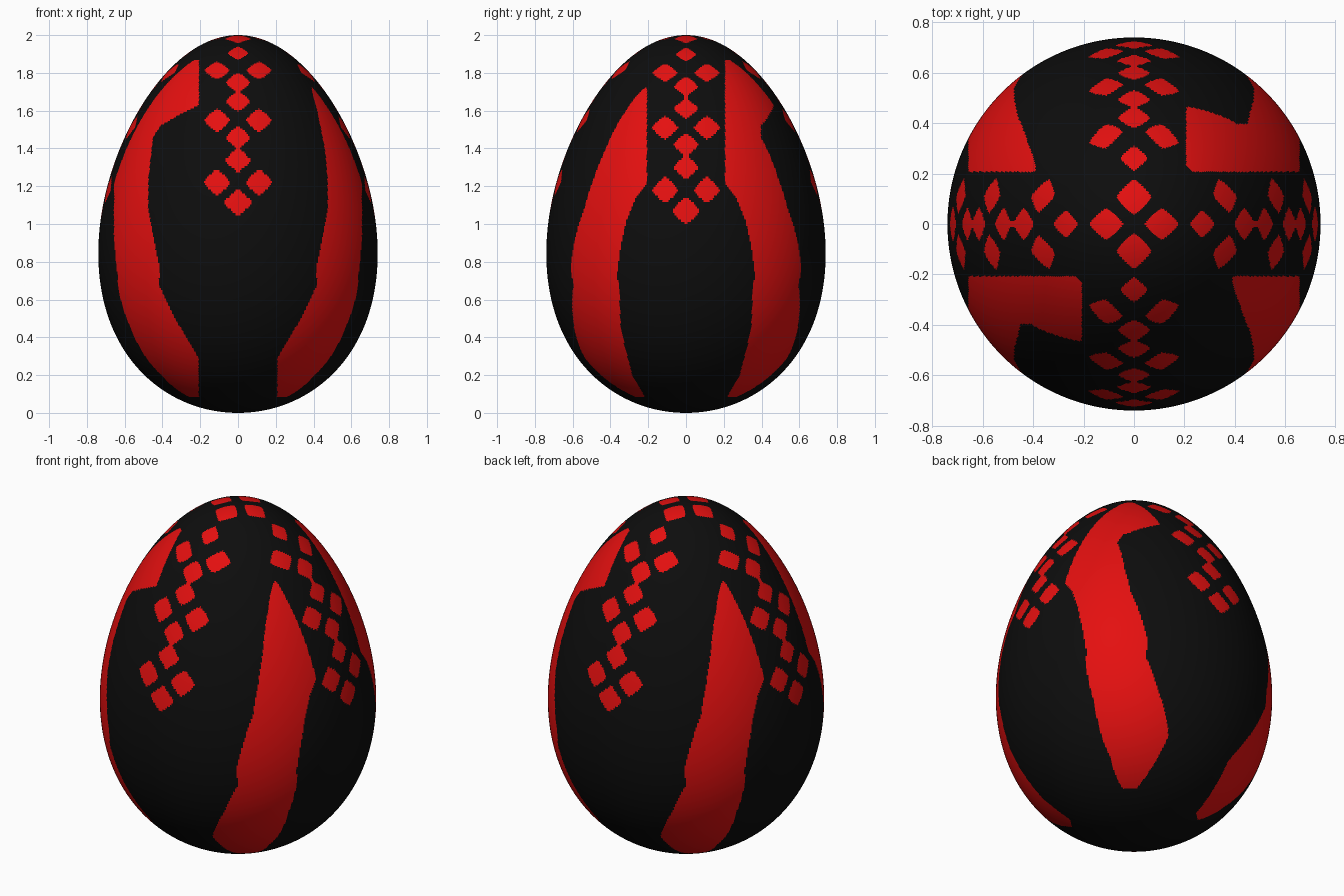
import bpy
import math

if "Cube" in bpy.data.objects:
    bpy.data.objects.remove(bpy.data.objects["Cube"])

SEG, RINGS = 530, 272


def material(name, rgb):
    m = bpy.data.materials.new(name)
    m.diffuse_color = (*rgb, 1.0)
    m.use_nodes = True
    m.node_tree.nodes["Principled BSDF"].inputs["Base Color"].default_value = m.diffuse_color
    return m


def lerp(table, z):
    """Piecewise linear lookup, held constant past both ends."""
    if z <= table[0][0]:
        return table[0][1]
    for (z0, v0), (z1, v1) in zip(table, table[1:]):
        if z <= z1:
            return v0 + (v1 - v0) * (z - z0) / (z1 - z0)
    return table[-1][1]


# Band edges: smallest |x| and smallest |y| at each height
X_LOW = [(0.29, 0.208), (0.50, 0.333), (0.68, 0.42), (0.75, 0.412), (1.07, 0.475), (1.235, 0.475)]
X_HOOKED = X_LOW + [(1.46, 0.45), (1.52, 0.41), (1.58, 0.31), (1.63, 0.207)]
X_PLAIN = X_LOW + [(1.40, 0.46), (1.60, 0.42), (1.71, 0.39)]
Y_EDGE = [(0.09, 0.22), (0.20, 0.285), (0.44, 0.345), (0.68, 0.355), (0.73, 0.365),
          (0.86, 0.35), (1.0, 0.32), (1.13, 0.27), (1.22, 0.207)]

# Diamond rows: sideways offset, height on front/back, height on the sides, half width, half height
ROWS = [(0, 1.113, 1.07, 0.073, 0.070), (0.111, 1.22, 1.18, 0.069, 0.069),
        (0, 1.337, 1.30, 0.066, 0.062), (0, 1.458, 1.42, 0.064, 0.061),
        (0.111, 1.548, 1.51, 0.068, 0.061), (0, 1.649, 1.61, 0.064, 0.053),
        (0, 1.75, 1.728, 0.064, 0.051), (0.111, 1.813, 1.80, 0.066, 0.047),
        (0, 1.905, 1.898, 0.053, 0.035)]


def diamond(u, v, a, b):
    return (abs(u) / a) ** 1.2 + (abs(v) / b) ** 1.2 < 1


def is_red(x, y, z):
    ax, ay = abs(x), abs(y)
    # four diamonds around the tip
    if z > 1.94:
        if diamond(x, ay - 0.107, 0.069, 0.069) or diamond(ax - 0.110, y, 0.066, 0.062):
            return True
    # diamond strips down the four sides
    if min(ax, ay) < 0.2 and z > 0.95:
        front = ay > ax
        u = ax if front else ay
        for off, zf, zs, a, b in ROWS:
            if diamond(u - off, z - (zf if front else zs), a, b):
                return True
        for lo, hi in (((1.337, 1.458), (1.649, 1.75)) if front else ((1.30, 1.42), (1.61, 1.728))):
            if u < 0.013 and lo < z < hi:
                return True
    # four broad bands, alternating hooked and plain tops
    if 0.085 < z < 1.868:
        xe = lerp(X_HOOKED if x * y > 0 else X_PLAIN, z)
        return ax > xe and ay > lerp(Y_EDGE, z)
    return False


# Egg: surface of revolution, narrower toward the top
verts = [(0, 0, 2)]
for i in range(1, RINGS):
    t = math.pi * i / RINGS
    r = math.sin(t) * (0.73 - 0.12 * math.cos(t))
    for j in range(SEG):
        p = 2 * math.pi * j / SEG
        verts.append((r * math.cos(p), r * math.sin(p), 1 + math.cos(t)))
verts.append((0, 0, 0))
last = len(verts) - 1
faces = []
for j in range(SEG):
    k = (j + 1) % SEG
    faces.append((0, 1 + j, 1 + k))
    base = 1 + (RINGS - 2) * SEG
    faces.append((last, base + k, base + j))
    for i in range(RINGS - 2):
        a, b = 1 + i * SEG, 1 + (i + 1) * SEG
        faces.append((a + j, b + j, b + k, a + k))

mesh = bpy.data.meshes.new("egg")
mesh.from_pydata(verts, [], faces)
mesh.materials.append(material("black", (0.004, 0.004, 0.004)))
mesh.materials.append(material("red", (0.78, 0.005, 0.005)))

# Painted pattern by face position
index = []
for f in faces:
    n = len(f)
    c = [sum(verts[v][q] for v in f) / n for q in range(3)]
    index.append(1 if is_red(*c) else 0)
mesh.polygons.foreach_set("material_index", index)
mesh.polygons.foreach_set("use_smooth", [True] * len(faces))
mesh.update()

egg = bpy.data.objects.new("egg", mesh)
bpy.context.collection.objects.link(egg)
